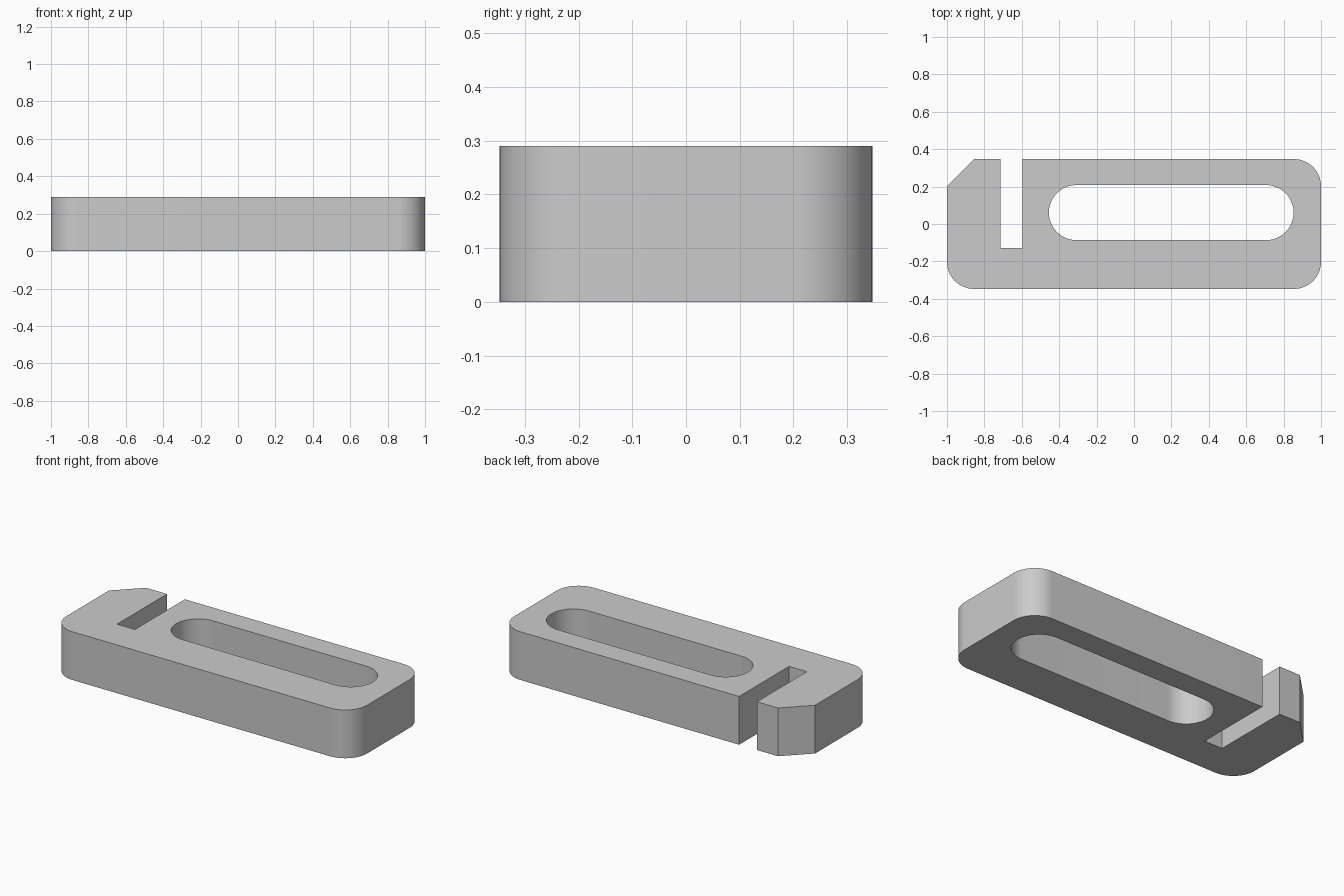
import bpy
import bmesh
from math import pi, cos, sin

cube = bpy.data.objects.get("Cube")
if cube:
    bpy.data.objects.remove(cube, do_unlink=True)

HALF_X, HALF_Y, HEIGHT = 1.0, 0.347, 0.29
CORNER = 0.145
SLOT_R, SLOT_Y = 0.147, 0.061
SLOT_LEFT, SLOT_RIGHT = -0.308, 0.706
NOTCH_A, NOTCH_B, NOTCH_Y = -0.715, -0.596, -0.127


def arc(cx, cy, r, start, end, steps=24):
    """Points along an arc; angles are in units of pi."""
    angles = [pi * (start + (end - start) * i / steps) for i in range(steps + 1)]
    return [(cx + r * cos(a), cy + r * sin(a)) for a in angles]


def add_loop(curve, points):
    spline = curve.splines.new('POLY')
    spline.points.add(len(points) - 1)
    for p, (x, y) in zip(spline.points, points):
        p.co = (x, y, 0, 1)
    spline.use_cyclic_u = True


# Outer outline: three rounded corners, one chamfer, one open notch
ix, iy = HALF_X - CORNER, HALF_Y - CORNER
outline = (
    arc(-ix, -iy, CORNER, 1, 1.5)
    + arc(ix, -iy, CORNER, 1.5, 2)
    + arc(ix, iy, CORNER, 0, 0.5)
    + [(NOTCH_B, HALF_Y), (NOTCH_B, NOTCH_Y), (NOTCH_A, NOTCH_Y), (NOTCH_A, HALF_Y)]
    + [(-ix, HALF_Y), (-HALF_X, iy)]
)

# Long slot with round ends
slot = (arc(SLOT_RIGHT, SLOT_Y, SLOT_R, -0.5, 0.5, 40)
        + arc(SLOT_LEFT, SLOT_Y, SLOT_R, 0.5, 1.5, 40))

# Filled profile, extruded to full thickness
profile = bpy.data.curves.new("plate_profile", 'CURVE')
profile.dimensions = '2D'
profile.fill_mode = 'BOTH'
profile.extrude = HEIGHT / 2
add_loop(profile, outline)
add_loop(profile, slot)
source = bpy.data.objects.new("plate_profile", profile)
bpy.context.collection.objects.link(source)
bpy.context.view_layer.update()
depsgraph = bpy.context.evaluated_depsgraph_get()
mesh = bpy.data.meshes.new_from_object(source.evaluated_get(depsgraph))
bpy.data.objects.remove(source, do_unlink=True)

# Weld the caps to the walls and stand the plate on the ground
bm = bmesh.new()
bm.from_mesh(mesh)
bmesh.ops.remove_doubles(bm, verts=bm.verts, dist=0.0005)
bmesh.ops.translate(bm, verts=bm.verts, vec=(0, 0, HEIGHT / 2))
bmesh.ops.recalc_face_normals(bm, faces=bm.faces)
bm.to_mesh(mesh)
bm.free()

plate = bpy.data.objects.new("slotted_plate", mesh)
bpy.context.collection.objects.link(plate)

# Single grey material
grey = bpy.data.materials.new("plain_grey")
grey.use_nodes = True
colour = (0.6, 0.6, 0.6, 1)
grey.diffuse_color = colour
grey.node_tree.nodes["Principled BSDF"].inputs["Base Color"].default_value = colour
mesh.materials.clear()
mesh.materials.append(grey)

# Smooth rounded walls, crisp edges
bpy.ops.object.select_all(action='DESELECT')
plate.select_set(True)
bpy.context.view_layer.objects.active = plate
bpy.ops.object.shade_smooth_by_angle(angle=pi / 6)
